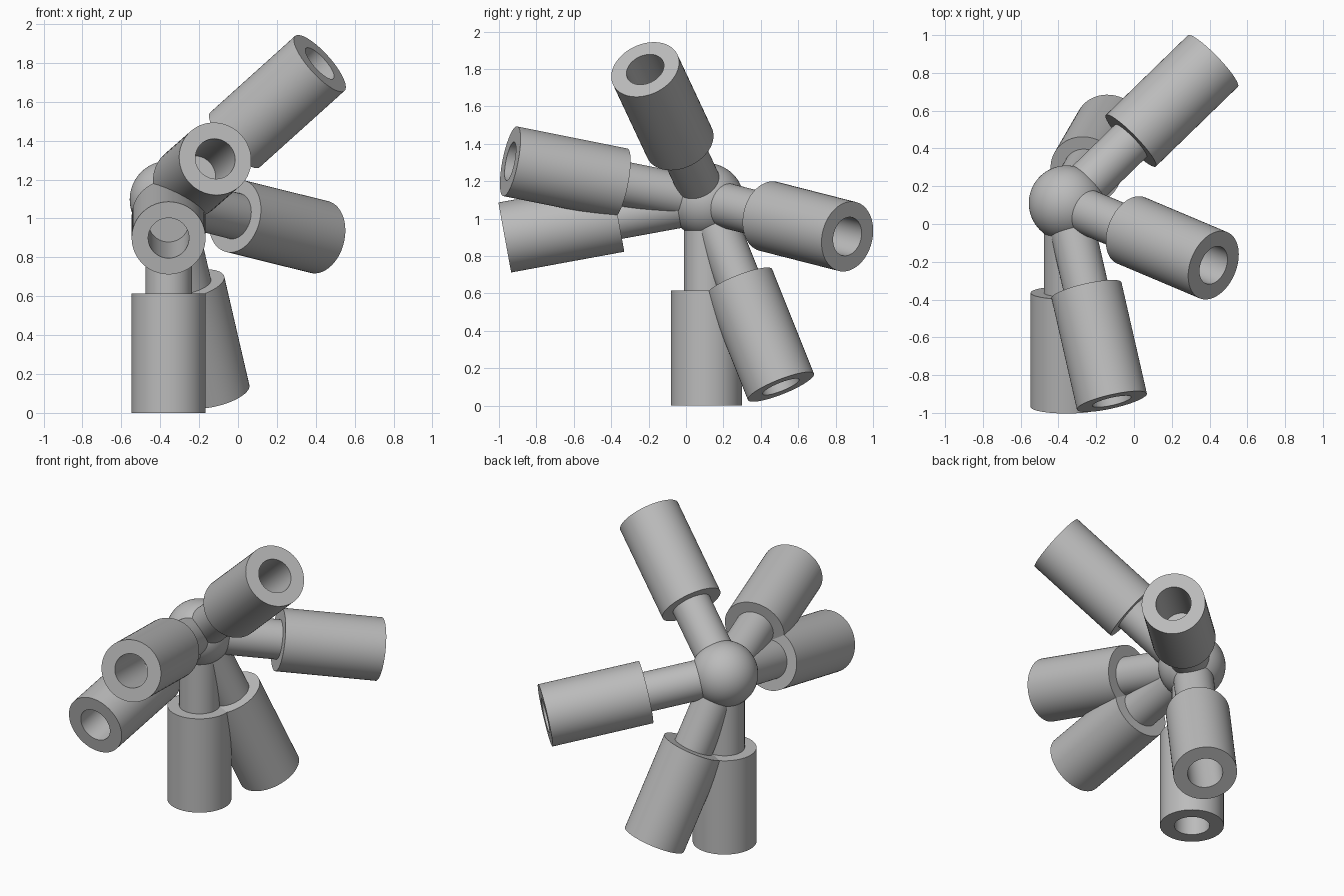
import bpy, bmesh, math
from mathutils import Vector, Matrix

if "Cube" in bpy.data.objects:
    bpy.data.objects.remove(bpy.data.objects["Cube"], do_unlink=True)

grey = bpy.data.materials.new("plain_grey")
grey.use_nodes = True
grey.diffuse_color = (0.5, 0.5, 0.5, 1)
grey.node_tree.nodes["Principled BSDF"].inputs["Base Color"].default_value = (0.5, 0.5, 0.5, 1)

HUB = Vector((-0.357, 0.11, 1.097))
REACH = 1.097          # hub centre to sleeve mouth
SLEEVE = 0.615         # sleeve length
BORE_DEPTH = 0.46
STEM_R, SLEEVE_R, BORE_R = 0.12, 0.19, 0.105


def smooth(obj, angle):
    obj.data.materials.append(grey)
    bpy.ops.object.select_all(action='DESELECT')
    obj.select_set(True)
    bpy.context.view_layer.objects.active = obj
    bpy.ops.object.shade_smooth_by_angle(angle=math.radians(angle))


def lathe(name, profile, direction):
    """Revolve (radius, height) points about z, then aim z along direction."""
    bm = bmesh.new()
    verts = [bm.verts.new((r, 0, h)) for r, h in profile]
    edges = [bm.edges.new(pair) for pair in zip(verts, verts[1:])]
    bmesh.ops.spin(bm, geom=verts + edges, cent=(0, 0, 0), axis=(0, 0, 1),
                   angle=math.tau, steps=64, use_merge=False)
    bmesh.ops.remove_doubles(bm, verts=bm.verts, dist=1e-5)
    bmesh.ops.recalc_face_normals(bm, faces=bm.faces)
    mesh = bpy.data.meshes.new(name)
    bm.to_mesh(mesh)
    bm.free()
    obj = bpy.data.objects.new(name, mesh)
    bpy.context.collection.objects.link(obj)
    turn = Vector(direction).to_track_quat('Z', 'Y').to_matrix().to_4x4()
    obj.matrix_world = Matrix.Translation(HUB) @ turn
    smooth(obj, 35)
    return obj


# Central ball
bpy.ops.mesh.primitive_uv_sphere_add(segments=64, ring_count=32, radius=0.2, location=HUB)
ball = bpy.context.object
ball.name = "hub_ball"
smooth(ball, 35)

# Each arm: thin stem, wide sleeve, blind bore in the outer end
start = REACH - SLEEVE
arm_profile = [(0, 0), (STEM_R, 0), (STEM_R, start), (SLEEVE_R, start),
               (SLEEVE_R, REACH), (BORE_R, REACH),
               (BORE_R, REACH - BORE_DEPTH), (0, REACH - BORE_DEPTH)]

arms = {
    "down_arm": (0, 0, -1),
    "front_low_arm": (0, -1.075, -0.197),
    "front_high_arm": (0.24, -1.05, 0.21),
    "upper_left_arm": (0.777, -0.328, 0.70),
    "back_left_arm": (0.777, 0.755, -0.193),
    "back_down_arm": (0.23, 0.397, -0.995),
}
for arm_name, aim in arms.items():
    lathe(arm_name, arm_profile, aim)
